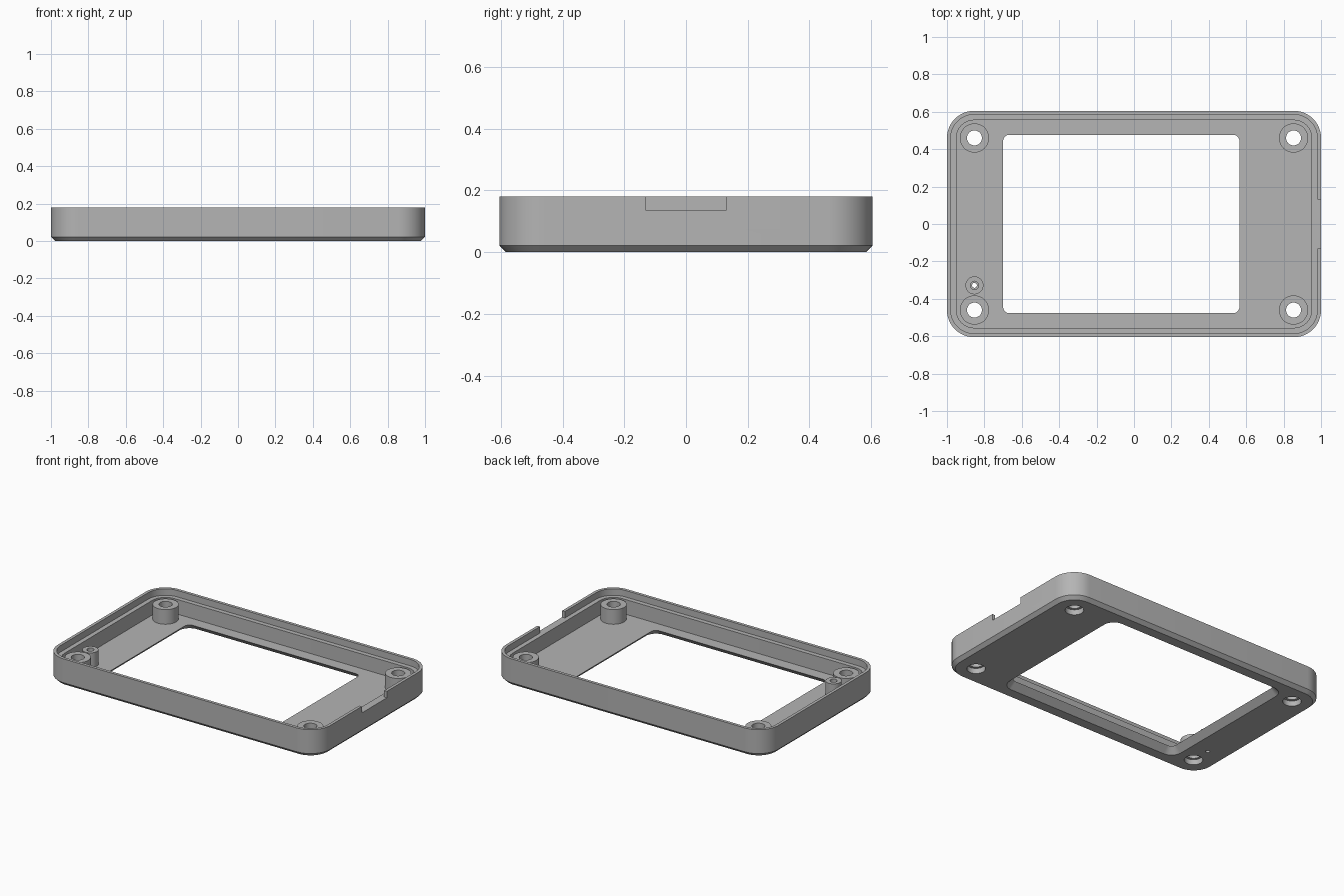
import bpy, bmesh, math

cube = bpy.data.objects.get("Cube")
if cube:
    bpy.data.objects.remove(cube, do_unlink=True)

grey = bpy.data.materials.new("light_grey")
grey.use_nodes = True
colour = (0.46, 0.46, 0.46, 1)
grey.diffuse_color = colour
grey.node_tree.nodes["Principled BSDF"].inputs["Base Color"].default_value = colour

HALF_X, HALF_Y, RADIUS = 1.0, 0.605, 0.145
HEIGHT, LEDGE, FLOOR = 0.18, 0.137, 0.04
BOSS_X, BOSS_Y = 0.853, 0.46


def rounded_ring(bm, hx, hy, r, z, cx=0.0, steps=12):
    """Vertices of a rounded rectangle, counter-clockwise."""
    verts = []
    for corner, (sx, sy) in enumerate([(1, 1), (-1, 1), (-1, -1), (1, -1)]):
        for i in range(steps + 1):
            a = math.pi / 2 * (corner + i / steps)
            verts.append(bm.verts.new((cx + sx * (hx - r) + r * math.cos(a),
                                       sy * (hy - r) + r * math.sin(a), z)))
    return verts


def finish(bm, name):
    bmesh.ops.recalc_face_normals(bm, faces=bm.faces)
    mesh = bpy.data.meshes.new(name)
    bm.to_mesh(mesh)
    bm.free()
    mesh.materials.append(grey)
    obj = bpy.data.objects.new(name, mesh)
    bpy.context.collection.objects.link(obj)
    return obj


def cylinder(name, x, y, r, z0, z1, sides=48):
    bm = bmesh.new()
    bmesh.ops.create_cone(bm, cap_ends=True, segments=sides, radius1=r, radius2=r, depth=z1 - z0)
    bmesh.ops.translate(bm, verts=bm.verts, vec=(x, y, (z0 + z1) / 2))
    return finish(bm, name)


def box(name, low, high):
    bm = bmesh.new()
    bmesh.ops.create_cube(bm, size=1)
    for v in bm.verts:
        v.co = [lo + (c + 0.5) * (hi - lo) for c, lo, hi in zip(v.co, low, high)]
    return finish(bm, name)


def combine(target, tool, operation):
    tool.hide_render = True
    bpy.context.view_layer.objects.active = target
    mod = target.modifiers.new(tool.name, 'BOOLEAN')
    mod.operation, mod.solver, mod.object = operation, 'EXACT', tool
    bpy.ops.object.modifier_apply(modifier=mod.name)
    bpy.data.objects.remove(tool, do_unlink=True)


# Tray: one closed loft from window, round the outside, over the lip and back
bm = bmesh.new()


def shell(inset, z):
    return rounded_ring(bm, HALF_X - inset, HALF_Y - inset, RADIUS - inset, z)


def window(grow, z):
    return rounded_ring(bm, 0.632 + grow, 0.477 + grow, 0.035 + grow, z, cx=-0.068)


rings = [window(0.04, 0), shell(0.022, 0), shell(0, 0.022), shell(0, HEIGHT),
         shell(0.02, HEIGHT), shell(0.02, LEDGE), shell(0.05, LEDGE),
         shell(0.05, FLOOR), window(0, FLOOR)]
for a, b in zip(rings, rings[1:] + rings[:1]):
    for i in range(len(a)):
        j = (i + 1) % len(a)
        bm.faces.new((a[i], a[j], b[j], b[i]))
tray = finish(bm, "case_frame")

# Screw bosses with through holes and recesses for the screw heads
for sx in (-1, 1):
    for sy in (-1, 1):
        x, y = sx * BOSS_X, sy * BOSS_Y
        combine(tray, cylinder("screw_boss", x, y, 0.078, 0.02, LEDGE), 'UNION')
        combine(tray, cylinder("screw_hole", x, y, 0.04, -0.1, 0.3), 'DIFFERENCE')
        combine(tray, cylinder("head_recess", x, y, 0.056, -0.1, 0.035), 'DIFFERENCE')

# Small post with a stepped pin hole
px, py = -BOSS_X, -0.328
combine(tray, cylinder("pin_post", px, py, 0.048, 0.02, LEDGE), 'UNION')
combine(tray, cylinder("pin_socket", px, py, 0.022, FLOOR, 0.3), 'DIFFERENCE')
combine(tray, cylinder("pin_hole", px, py, 0.013, -0.1, 0.3), 'DIFFERENCE')

# Cable notch through the lip
combine(tray, box("notch", (0.965, -0.131, LEDGE), (1.1, 0.131, 0.3)), 'DIFFERENCE')

bpy.ops.object.select_all(action='DESELECT')
tray.select_set(True)
bpy.context.view_layer.objects.active = tray
bpy.ops.object.shade_smooth_by_angle(angle=math.radians(30))
